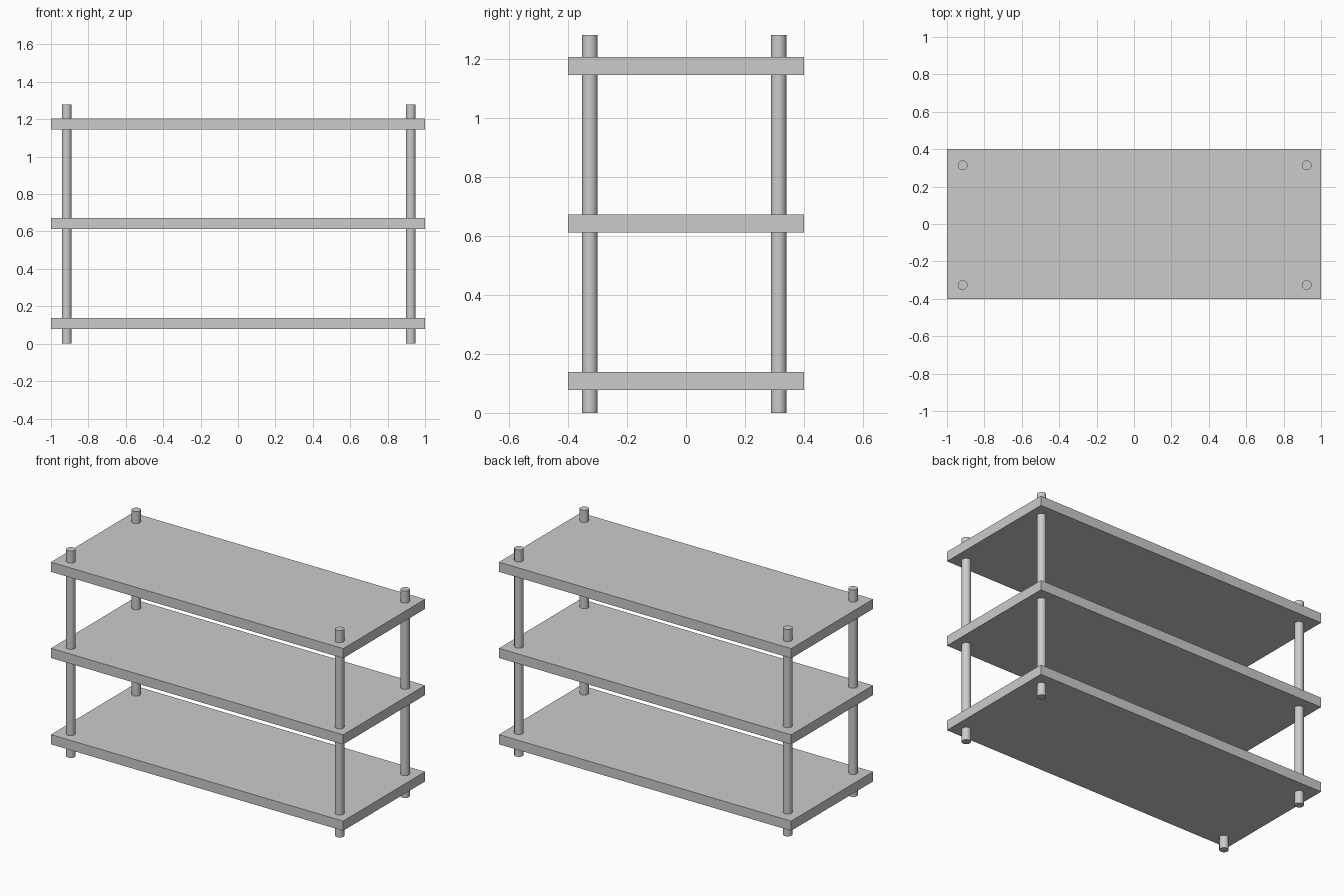
import bpy
import math

if "Cube" in bpy.data.objects:
    bpy.data.objects.remove(bpy.data.objects["Cube"])

SHELF_SIZE = (2.0, 0.8, 0.06)
SHELF_HEIGHTS = {"bottom": 0.108, "middle": 0.642, "top": 1.175}
POST_RADIUS, POST_HEIGHT = 0.026, 1.28
POST_X, POST_Y = 0.92, 0.32
OFFSET_X, OFFSET_Y = 0.004, -0.006   # posts sit slightly off centre


def add_shelf(name, z):
    bpy.ops.mesh.primitive_cube_add(size=1, location=(0, 0, z))
    shelf = bpy.context.object
    shelf.name = name
    shelf.scale = SHELF_SIZE
    bpy.ops.object.transform_apply(location=False, rotation=False, scale=True)


def add_post(name, x, y):
    bpy.ops.mesh.primitive_cylinder_add(
        vertices=24, radius=POST_RADIUS, depth=POST_HEIGHT,
        location=(x, y, POST_HEIGHT / 2))
    bpy.context.object.name = name
    bpy.ops.object.shade_smooth_by_angle(angle=math.radians(30))


# Three flat shelves
for level, z in SHELF_HEIGHTS.items():
    add_shelf(f"{level}_shelf", z)

# Four round corner posts running through all shelves
for side, sx in (("left", -1), ("right", 1)):
    for end, sy in (("front", -1), ("back", 1)):
        add_post(f"{end}_{side}_post", sx * POST_X + OFFSET_X, sy * POST_Y + OFFSET_Y)
